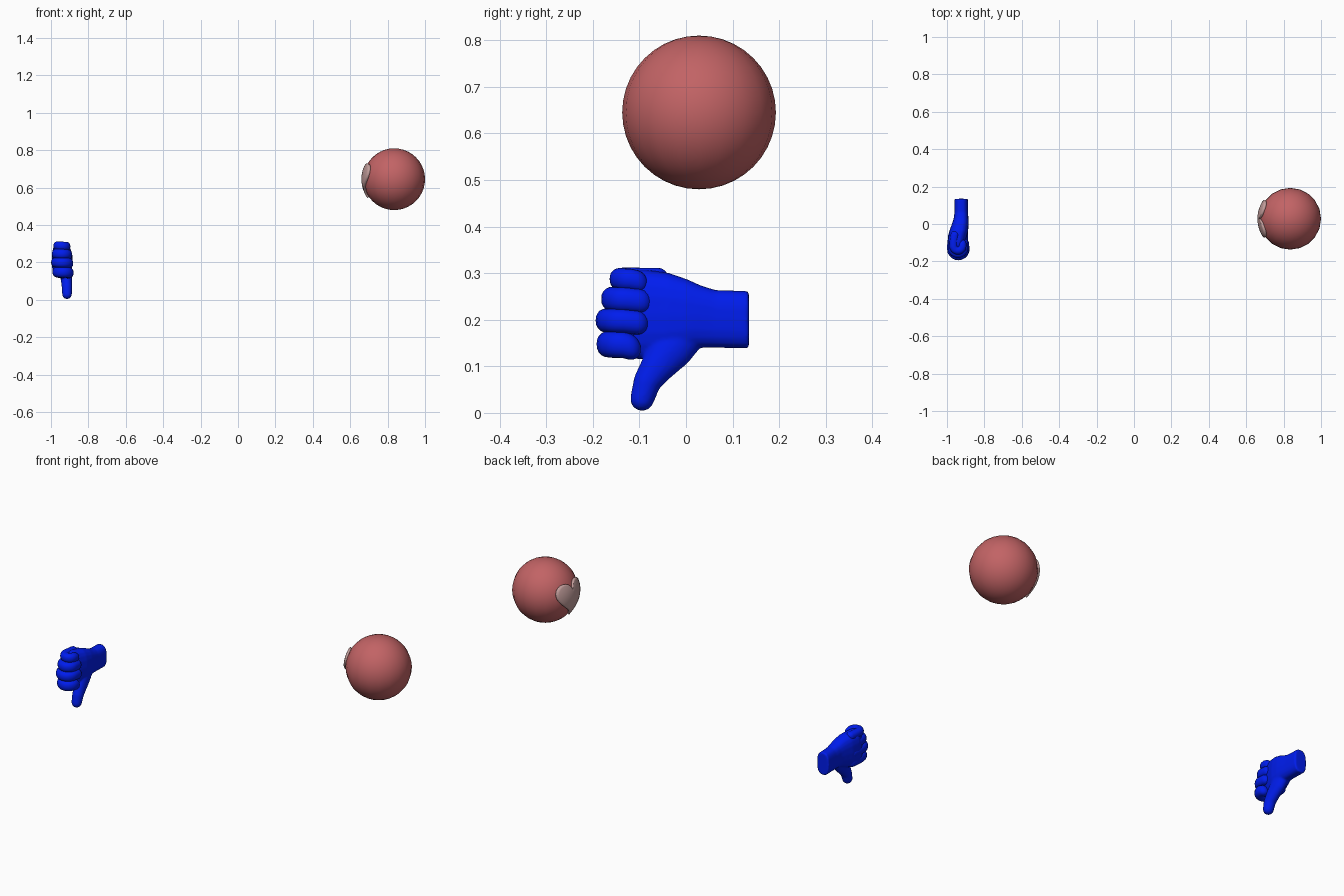
import bpy, bmesh, math
from mathutils import Vector

if "Cube" in bpy.data.objects:
    bpy.data.objects.remove(bpy.data.objects["Cube"])


def paint(obj, name, rgb):
    mat = bpy.data.materials.get(name) or bpy.data.materials.new(name)
    mat.diffuse_color = (*rgb, 1)
    mat.use_nodes = True
    mat.node_tree.nodes["Principled BSDF"].inputs["Base Color"].default_value = mat.diffuse_color
    obj.data.materials.append(mat)


def make(name, bm):
    bmesh.ops.recalc_face_normals(bm, faces=bm.faces)
    mesh = bpy.data.meshes.new(name)
    bm.to_mesh(mesh)
    bm.free()
    for p in mesh.polygons:
        p.use_smooth = True
    obj = bpy.data.objects.new(name, mesh)
    bpy.context.collection.objects.link(obj)
    return obj


def sweep(bm, sections, normal, power=1.0, round_start=False, round_end=False, n=20):
    """Loft through (point, half size in plane, half size along normal)."""
    secs = [(Vector(p), a, b) for p, a, b in sections]
    tans = []
    for i in range(len(secs)):
        t = secs[min(i + 1, len(secs) - 1)][0] - secs[max(i - 1, 0)][0]
        tans.append(t.normalized())
    frames = [(p, t, a, b) for (p, a, b), t in zip(secs, tans)]

    def dome(f, sign):
        p, t, a, b = f
        angles = [math.radians(d) for d in (22, 44, 64, 80)]
        return [(p + t * sign * a * math.sin(k), t, a * math.cos(k), b * math.cos(k)) for k in angles]
    if round_end:
        frames += dome(frames[-1], 1)
    if round_start:
        frames = dome(frames[0], -1)[::-1] + frames
    rings = []
    for p, t, a, b in frames:
        side = t.cross(normal)
        ring = []
        for k in range(n):
            c, s = math.cos(2 * math.pi * k / n), math.sin(2 * math.pi * k / n)
            c = math.copysign(abs(c) ** power, c)
            s = math.copysign(abs(s) ** power, s)
            ring.append(bm.verts.new(p + side * a * c + normal * b * s))
        rings.append(ring)
    for r, q in zip(rings, rings[1:]):
        for k in range(n):
            bm.faces.new((r[k], r[(k + 1) % n], q[(k + 1) % n], q[k]))
    bm.faces.new(rings[0])
    bm.faces.new(rings[-1])


X, Z = Vector((1, 0, 0)), Vector((0, 0, 1))
BLUE = (0.0, 0.012, 0.85)

# Wrist and palm: y, z low, z high, x low, x high
palm = [(0.135, 0.138, 0.262, -0.960, -0.888), (0.130, 0.138, 0.262, -0.960, -0.888),
        (0.060, 0.140, 0.264, -0.960, -0.887), (0.025, 0.139, 0.274, -0.965, -0.885),
        (0.000, 0.130, 0.288, -0.974, -0.884), (-0.040, 0.117, 0.303, -0.988, -0.887),
        (-0.090, 0.114, 0.309, -0.996, -0.900), (-0.115, 0.116, 0.307, -0.990, -0.908),
        (-0.145, 0.130, 0.296, -0.975, -0.912)]
bm = bmesh.new()
sweep(bm, [((((x0 + x1) / 2), y, (z0 + z1) / 2), (z1 - z0) / 2, (x1 - x0) / 2)
           for y, z0, z1, x0, x1 in palm], X, power=0.75)
# Thumb pointing down
sweep(bm, [((-0.922, 0.005, 0.178), 0.044, 0.030), ((-0.920, -0.030, 0.137), 0.046, 0.032),
           ((-0.916, -0.062, 0.098), 0.037, 0.030), ((-0.914, -0.084, 0.065), 0.030, 0.028),
           ((-0.914, -0.094, 0.030), 0.026, 0.026)], X, round_end=True)
hand = make("hand_and_thumb", bm)
mod = hand.modifiers.new("merge", 'REMESH')
mod.mode = 'VOXEL'
mod.voxel_size = 0.004
mod.use_smooth_shade = True
mod = hand.modifiers.new("soften", 'SMOOTH')
mod.factor = 0.5
mod.iterations = 10
paint(hand, "blue", BLUE)

# Curled fingers: name, z, front y, tip y, radius, back x, palm-side x
fingers = [("little_finger", 0.287, -0.164, -0.082, 0.0235, -0.987, -0.896),
           ("ring_finger", 0.244, -0.182, -0.074, 0.0265, -0.995, -0.887),
           ("middle_finger", 0.198, -0.194, -0.081, 0.0260, -0.999, -0.881),
           ("index_finger", 0.147, -0.192, -0.096, 0.0285, -0.992, -0.879)]
for name, z, front, tip, r, xb, xf in fingers:
    a = r * 0.95
    bend = (xf - xb) / 2 - a
    cx, cy = (xb + xf) / 2, front + a + bend
    path = [(cx - bend + 0.006, -0.060, z + 0.001), (cx - bend, min(-0.09, cy + 0.02), z + 0.001)]
    for k in range(11):
        ang = math.pi * k / 10
        path.append((cx - bend * math.cos(ang), cy - bend * math.sin(ang), z + 0.002 - 0.0003 * k))
    path.append((cx + bend, tip - a, z - 0.004))
    bm = bmesh.new()
    sweep(bm, [(p, a, r) for p in path], Z, power=0.9, round_start=True, round_end=True)
    paint(make(name, bm), "blue", BLUE)

# Ball
C, R = Vector((0.835, 0.028, 0.645)), 0.165
bpy.ops.mesh.primitive_uv_sphere_add(segments=20, ring_count=20, radius=R, location=C)
ball = bpy.context.object
ball.name = "ball"
bpy.ops.object.shade_smooth()
paint(ball, "dusty_red", (0.54, 0.125, 0.13))

# Heart patch wrapped on the left side of the ball
bm = bmesh.new()
N, K, RO = 48, 8, R + 0.010


def on_ball(u, v):
    return bm.verts.new((C.x - math.sqrt(RO * RO - u * u - v * v), C.y + u, C.z + v))


centre = on_ball(0, 0.009)
rings = []
for k in range(1, K + 1):
    ring = []
    for i in range(N):
        t = 2 * math.pi * i / N
        u = 16 * math.sin(t) ** 3
        v = 13 * math.cos(t) - 5 * math.cos(2 * t) - 2 * math.cos(3 * t) - math.cos(4 * t)
        ring.append(on_ball(0.0063 * u * k / K, 0.009 + 0.0064 * v * k / K))
    rings.append(ring)
for i in range(N):
    j = (i + 1) % N
    bm.faces.new((centre, rings[0][i], rings[0][j]))
    for p, q in zip(rings, rings[1:]):
        bm.faces.new((p[i], q[i], q[j], p[j]))
heart = make("heart_patch", bm)
if heart.data.polygons[0].normal.x > 0:
    heart.data.flip_normals()
mod = heart.modifiers.new("thickness", 'SOLIDIFY')
mod.thickness = 0.016
mod.offset = -1
paint(heart, "pale_pink", (0.54, 0.34, 0.33))
bpy.ops.object.select_all(action='DESELECT')
heart.select_set(True)
bpy.context.view_layer.objects.active = heart
bpy.ops.object.shade_smooth_by_angle()
